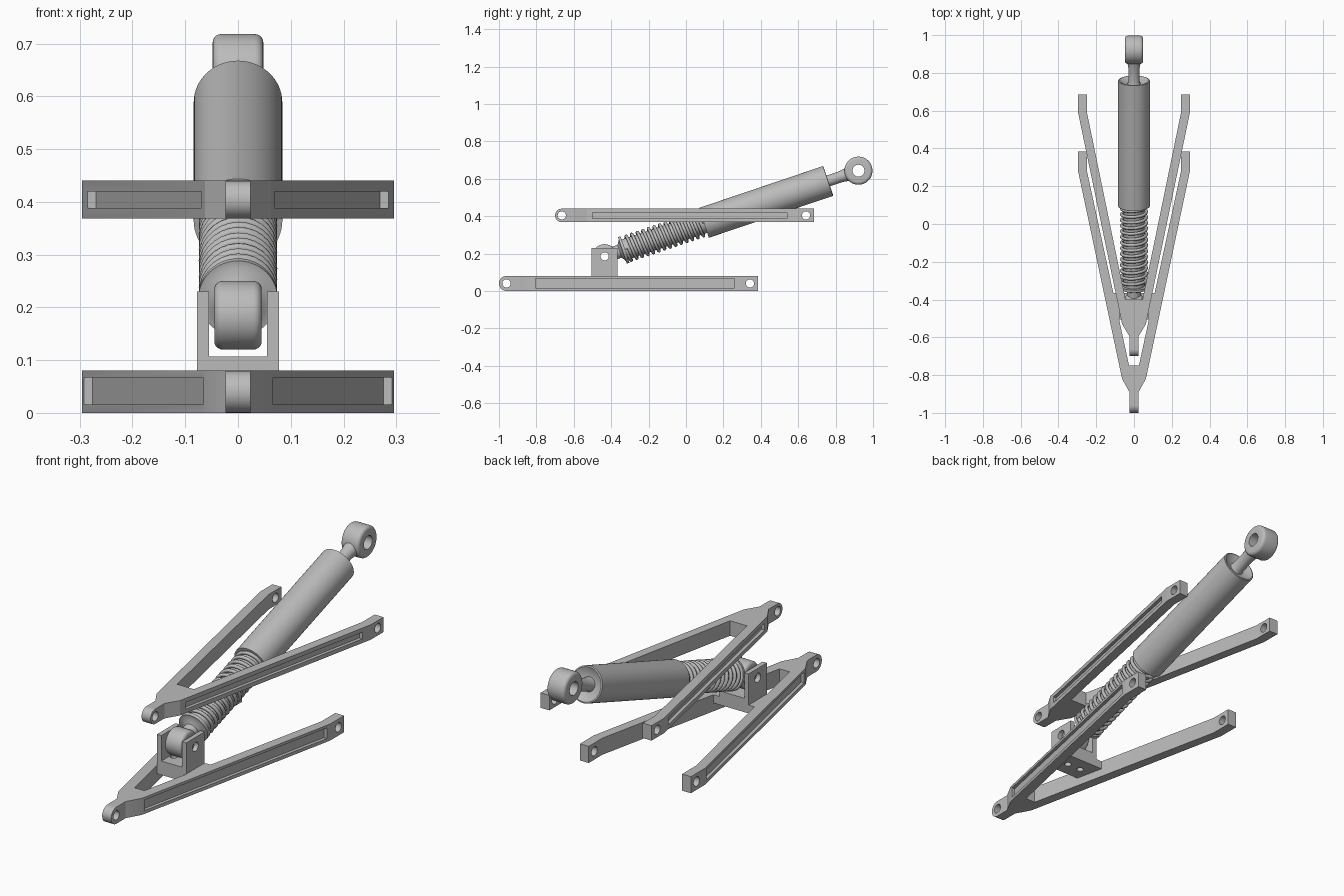
import bpy, bmesh
from math import pi, sin, cos, atan2, hypot
from mathutils import Matrix, Vector

if "Cube" in bpy.data.objects:
    bpy.data.objects.remove(bpy.data.objects["Cube"], do_unlink=True)

grey = bpy.data.materials.new("metal grey")
grey.use_nodes = True
grey.diffuse_color = (0.5, 0.5, 0.5, 1)
grey.node_tree.nodes["Principled BSDF"].inputs["Base Color"].default_value = (0.5, 0.5, 0.5, 1)


def finish(name, bm, matrix=Matrix()):
    bmesh.ops.recalc_face_normals(bm, faces=bm.faces)
    mesh = bpy.data.meshes.new(name)
    bm.to_mesh(mesh)
    bm.free()
    mesh.transform(matrix)
    mesh.materials.append(grey)
    ob = bpy.data.objects.new(name, mesh)
    bpy.context.collection.objects.link(ob)
    return ob


def prism(name, outline, low, high, matrix=Matrix()):
    bm = bmesh.new()
    face = bm.faces.new([bm.verts.new((x, y, low)) for x, y in outline])
    ext = bmesh.ops.extrude_face_region(bm, geom=[face])
    top = [v for v in ext["geom"] if isinstance(v, bmesh.types.BMVert)]
    bmesh.ops.translate(bm, verts=top, vec=(0, 0, high - low))
    return finish(name, bm, matrix)


def rod(name, radius, length, centre, along_x=True):
    bm = bmesh.new()
    bmesh.ops.create_cone(bm, cap_ends=True, segments=32, radius1=radius, radius2=radius, depth=length)
    turn = Matrix.Rotation(pi / 2, 4, "Y") if along_x else Matrix()
    return finish(name, bm, Matrix.Translation(centre) @ turn)


def lathe(name, profile, matrix, closed=False):
    bm = bmesh.new()
    vs = [bm.verts.new((r, 0, h)) for r, h in profile]
    edges = [bm.edges.new(p) for p in zip(vs, vs[1:])]
    if closed:
        edges.append(bm.edges.new((vs[-1], vs[0])))
    bmesh.ops.spin(bm, geom=vs + edges, cent=(0, 0, 0), axis=(0, 0, 1), angle=2 * pi, steps=64)
    bmesh.ops.remove_doubles(bm, verts=bm.verts, dist=0.0001)
    return finish(name, bm, matrix)


def combine(ob, other, operation="DIFFERENCE"):
    mod = ob.modifiers.new("combine", "BOOLEAN")
    mod.operation, mod.object, mod.solver = operation, other, "EXACT"
    bpy.context.view_layer.objects.active = ob
    bpy.ops.object.modifier_apply(modifier=mod.name)
    bpy.data.objects.remove(other, do_unlink=True)


def smooth(ob, angle=0.6):
    bpy.ops.object.select_all(action="DESELECT")
    ob.select_set(True)
    bpy.context.view_layer.objects.active = ob
    bpy.ops.object.shade_smooth_by_angle(angle=angle)


def control_arm(name, low, high, tip, neck, shoulder, bend, end, inner, slot, slot_z):
    """V-shaped arm: rounded nose at the front, two square ends at the back."""
    half = (high - low) / 2
    mid = low + half
    nose = tip + half
    side = [(0.024, nose), (0.024, neck), shoulder, (0.296, bend), (0.296, end),
            (0.249, end), (0.249, bend), inner]
    arm = prism(name, side + [(-x, y) for x, y in reversed(side)], low, high)
    combine(arm, rod("nose", half, 0.048, (0, nose, mid)), "UNION")
    for y in (nose, end - 0.043):
        combine(arm, rod("hole", 0.022, 1, (0, y, mid)))
    # long recess along each outer flank
    slope = (0.296 - shoulder[0]) / (bend - shoulder[1])
    for s in (1, -1):
        pts = [(s * (0.296 + slope * (y - bend) + d), y)
               for y, d in ((slot[0], -0.016), (slot[1], -0.016), (slot[1], 0.05), (slot[0], 0.05))]
        combine(arm, prism("recess", pts, *slot_z))
    smooth(arm, 0.3)


control_arm("lower_arm", 0, 0.08, -1, -0.89, (0.063, -0.82), 0.28, 0.385,
            (0.026, -0.75), (-0.805, 0.26), (0.016, 0.067))
control_arm("upper_arm", 0.368, 0.44, -0.7, -0.595, (0.063, -0.53), 0.59, 0.685,
            (0.045, -0.4), (-0.5, 0.54), (0.388, 0.42))

# Cross plate and U bracket carrying the damper
plate = prism("cross_plate", [(-0.09, -0.505), (0.09, -0.505), (0.12, -0.365), (-0.12, -0.365)], 0.04, 0.08)
wall = [(0.078, 0.08), (0.078, 0.23), (0.055, 0.23), (0.055, 0.107)]
bracket = prism("damper_bracket", wall + [(-x, z) for x, z in reversed(wall)],
                0.365, 0.505, Matrix.Rotation(pi / 2, 4, "X"))
bottom = Vector((0, -0.435, 0.185))
top = Vector((0, 0.922, 0.643))
combine(bracket, rod("hole", 0.022, 1, bottom))
for part in (plate, bracket):
    for x in (-0.037, 0.037):
        combine(part, rod("hole", 0.016, 0.3, (x, -0.435, 0.08), False))
    smooth(part, 0.3)

# Damper eyes with rounded rims


def eye(name, centre, outer, bore, half, rim=0.016):
    arc = [(outer - rim + rim * cos(a), half - rim + rim * sin(a)) for a in (i * pi / 10 for i in range(6))]
    side = arc + [(bore, half)]
    profile = side + [(r, -h) for r, h in reversed(side)]
    smooth(lathe(name, profile, Matrix.Translation(centre) @ Matrix.Rotation(pi / 2, 4, "Y"), True))


eye("lower_eye", bottom, 0.065, 0.022, 0.045)
eye("upper_eye", top, 0.075, 0.032, 0.048)

# Damper body, turned about the line between the eyes
run, rise = top.y - bottom.y, top.z - bottom.z
length = hypot(run, rise)
axis = Matrix.Translation(bottom) @ Matrix.Rotation(atan2(rise, run) - pi / 2, 4, "X")
body = [(0, 0.045), (0.036, 0.045), (0.036, 0.085), (0.06, 0.1), (0.075, 0.1), (0.075, 0.115),
        (0.056, 0.115), (0.056, 0.56), (0.084, 0.56), (0.084, 1.26), (0.078, 1.262),
        (0.055, 1.247), (0.034, 1.243), (0.03, 1.26), (0.03, length - 0.1),
        (0.036, length - 0.062), (0, length - 0.05)]
smooth(lathe("damper_body", body, axis))

# Coil spring
turns, steps = 14, 28
curve = bpy.data.curves.new("coil_spring", "CURVE")
curve.dimensions = "3D"
curve.bevel_depth = 0.0085
curve.bevel_resolution = 2
curve.use_fill_caps = True
spline = curve.splines.new("POLY")
count = turns * steps + 1
spline.points.add(count - 1)
for i, p in enumerate(spline.points):
    a = 2 * pi * i / steps
    p.co = (0.066 * cos(a), 0.066 * sin(a), 0.12 + 0.44 * i / (count - 1), 1)
curve.materials.append(grey)
spring = bpy.data.objects.new("coil_spring", curve)
spring.matrix_world = axis
bpy.context.collection.objects.link(spring)
